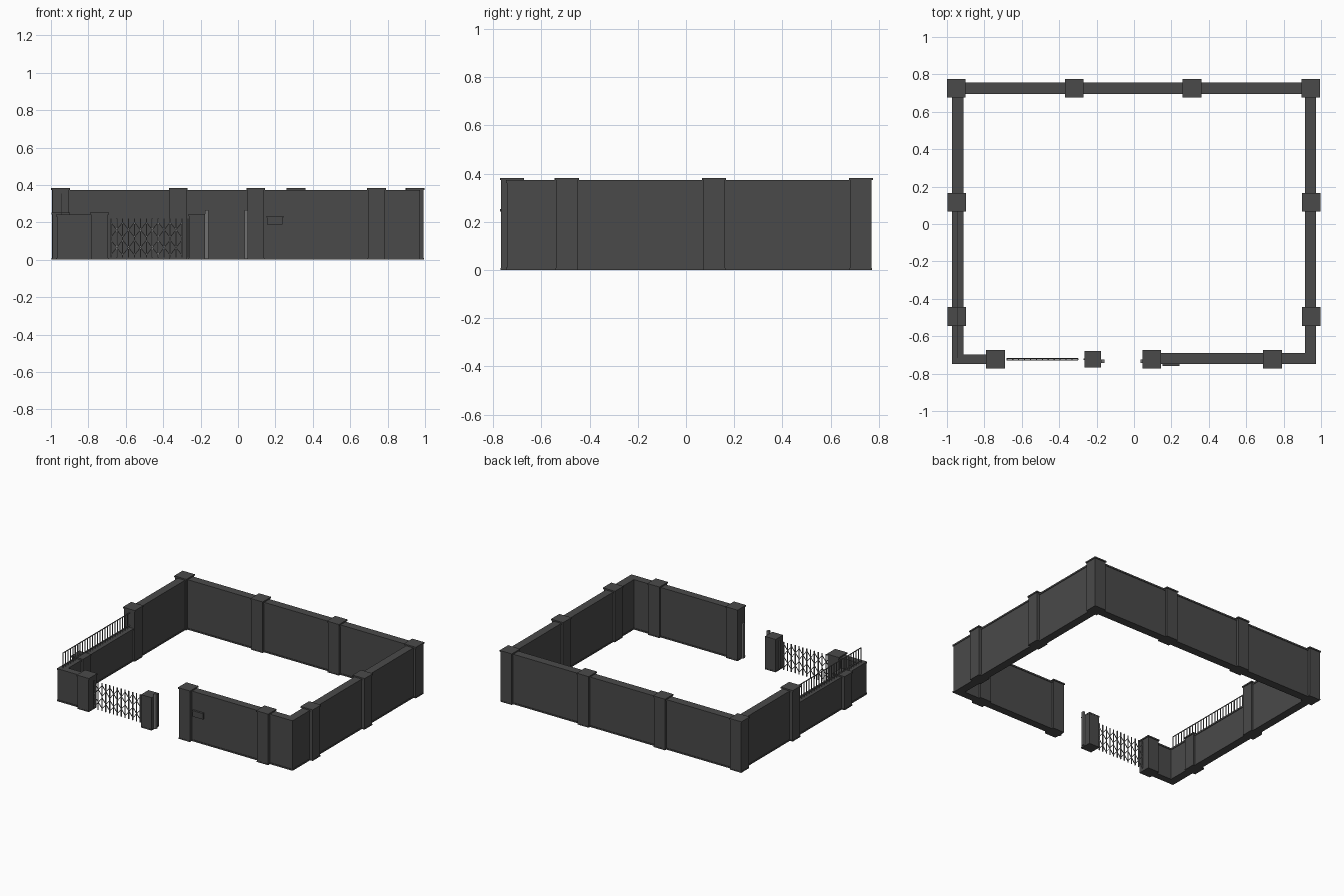
import bpy, bmesh
from mathutils import Vector, Matrix

cube = bpy.data.objects.get("Cube")
if cube:
    bpy.data.objects.remove(cube, do_unlink=True)


def material(name, value):
    m = bpy.data.materials.new(name)
    m.use_nodes = True
    colour = (value, value, value, 1)
    m.diffuse_color = colour
    m.node_tree.nodes["Principled BSDF"].inputs["Base Color"].default_value = colour
    return m


STONE = material("dark grey", 0.068)
STEEL = material("mid grey", 0.16)


def add_box(bm, centre, size, turn=None):
    mat = Matrix.Translation(centre) @ (turn or Matrix()) @ Matrix.Diagonal((*size, 1))
    bmesh.ops.create_cube(bm, size=1, matrix=mat)


def add_bar(bm, a, b, t):
    """Thin square bar between two points."""
    a, b = Vector(a), Vector(b)
    d = b - a
    add_box(bm, (a + b) / 2, (t, t, d.length), d.to_track_quat('Z', 'Y').to_matrix().to_4x4())


def finish(name, bm, mat=STONE):
    mesh = bpy.data.meshes.new(name)
    bm.to_mesh(mesh)
    bm.free()
    mesh.materials.append(mat)
    bpy.context.collection.objects.link(bpy.data.objects.new(name, mesh))


def wall(name, x0, x1, y0, y1, top):
    """Wall with a slightly wider plinth and coping."""
    bm = bmesh.new()
    cx, cy, sx, sy = (x0 + x1) / 2, (y0 + y1) / 2, x1 - x0, y1 - y0
    edge = 0.008
    add_box(bm, (cx, cy, top / 2), (sx - edge, sy - edge, top - 0.01))
    add_box(bm, (cx, cy, 0.005), (sx, sy, 0.01))
    add_box(bm, (cx, cy, top - 0.006), (sx, sy, 0.012))
    finish(name, bm)


def pillar(name, x, y, top, body=0.09, cap=0.1):
    bm = bmesh.new()
    add_box(bm, (x, y, top / 2), (body, body, top - 0.01))
    add_box(bm, (x, y, 0.004), (body + 0.003, body + 0.003, 0.008))
    add_box(bm, (x, y, top - 0.005), (cap, cap, 0.01))
    finish(name, bm)


TALL, LOW = 0.373, 0.243
FRONT = -0.723

# Perimeter walls, low around the front right corner
wall("back_wall", -0.95, 0.95, 0.695, 0.757, TALL)
wall("left_wall", 0.913, 0.974, -0.748, 0.73, TALL)
wall("right_wall_tall", -0.972, -0.912, 0.12, 0.73, TALL)
wall("right_wall_low", -0.972, -0.912, -0.748, 0.12, LOW)
wall("front_wall_low", -0.972, -0.74, -0.748, -0.697, LOW)
wall("front_wall_tall", 0.09, 0.974, -0.748, -0.69, TALL)

# Pillars
for i, x in enumerate((-0.95, -0.32, 0.31, 0.945)):
    pillar(f"back_pillar_{i + 1}", x, 0.726, TALL + 0.01)
for i, y in enumerate((0.117, -0.495)):
    pillar(f"left_pillar_{i + 1}", 0.948, y, TALL + 0.01)
    pillar(f"right_pillar_{i + 1}", -0.948, y, (TALL if i == 0 else LOW) + 0.01)
for i, x in enumerate((0.095, 0.74)):
    pillar(f"front_pillar_{i + 1}", x, FRONT, TALL + 0.01)
pillar("front_low_pillar", -0.74, FRONT, LOW + 0.01)
pillar("gate_pillar", -0.22, FRONT, 0.245, 0.086, 0.088)

# Steel posts on both sides of the opening
for name, x in (("opening_post_right", -0.168), ("opening_post_left", 0.043)):
    bm = bmesh.new()
    add_box(bm, (x, -0.733, 0.135), (0.018, 0.018, 0.26))
    finish(name, bm, STEEL)

# Letter box on the front wall
bm = bmesh.new()
add_box(bm, (0.197, -0.75, 0.207), (0.084, 0.012, 0.036))
add_box(bm, (0.197, -0.751, 0.23), (0.09, 0.016, 0.01))
finish("letter_box", bm)

# Folding lattice gate
bm = bmesh.new()
count, x0, x1 = 14, -0.68, -0.268
step = (x1 - x0) / (count - 1)
for i in range(count):
    x = x0 + i * step
    add_bar(bm, (x, FRONT, 0.012), (x, FRONT, 0.22), 0.006)
    if i % 2 == 0 and i < count - 2:
        for z in (0.025, 0.12):
            add_bar(bm, (x, FRONT - 0.004, z), (x + 2 * step, FRONT - 0.004, z + 0.08), 0.004)
            add_bar(bm, (x, FRONT + 0.004, z + 0.08), (x + 2 * step, FRONT + 0.004, z), 0.004)
finish("folding_gate", bm, STEEL)

# Railing on the low side wall
bm = bmesh.new()
rx, ry0, ry1, rtop = -0.945, -0.715, 0.075, 0.352
for z in (LOW + 0.015, rtop):
    add_bar(bm, (rx, ry0, z), (rx, ry1, z), 0.005)
bars = 28
for i in range(bars):
    y = ry0 + (ry1 - ry0) * i / (bars - 1)
    add_bar(bm, (rx, y, LOW - 0.005), (rx, y, rtop), 0.005)
finish("side_railing", bm, STEEL)
